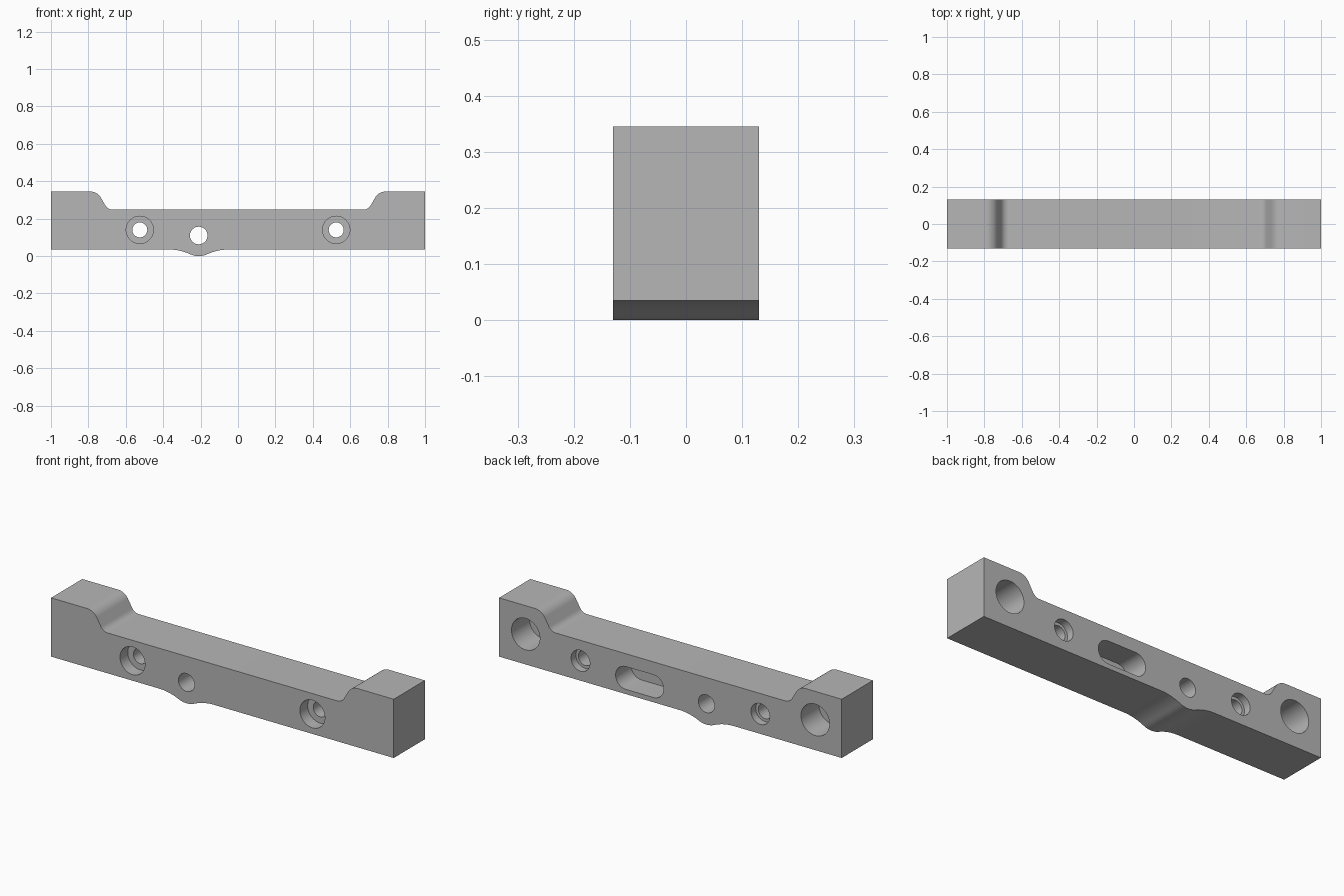
import bpy, bmesh
from math import sin, cos, radians, atan2, degrees

cube = bpy.data.objects.get("Cube")
if cube:
    bpy.data.objects.remove(cube, do_unlink=True)

HALF_Y = 0.13
BOTTOM, SADDLE, TOP = 0.035, 0.248, 0.345

grey = bpy.data.materials.new("machined grey")
grey.use_nodes = True
grey.diffuse_color = (0.47, 0.47, 0.47, 1)
grey.node_tree.nodes["Principled BSDF"].inputs["Base Color"].default_value = grey.diffuse_color


def arc(cx, cz, r, start, end, n=12):
    """Points of an arc in the xz plane, angles in degrees."""
    angles = [radians(start + (end - start) * i / n) for i in range(n + 1)]
    return [(cx + r * cos(a), cz + r * sin(a)) for a in angles]


def prism(name, outline, y0, y1):
    """Extrude an xz outline from y0 to y1."""
    bm = bmesh.new()
    face = bm.faces.new([bm.verts.new((x, y0, z)) for x, z in outline])
    moved = bmesh.ops.extrude_face_region(bm, geom=[face])["geom"]
    verts = [v for v in moved if isinstance(v, bmesh.types.BMVert)]
    bmesh.ops.translate(bm, verts=verts, vec=(0, y1 - y0, 0))
    bmesh.ops.recalc_face_normals(bm, faces=bm.faces)
    mesh = bpy.data.meshes.new(name)
    bm.to_mesh(mesh)
    bm.free()
    mesh.materials.append(grey)
    obj = bpy.data.objects.new(name, mesh)
    bpy.context.collection.objects.link(obj)
    return obj


# Rounded underside bump, blended into the flat bottom by two fillets
bump_x, bump_z, bump_r, fillet_r, reach = -0.21, 0.11, 0.11, 0.273, 0.16
fillet_z = BOTTOM - fillet_r
tilt = degrees(atan2(bump_z - fillet_z, reach))
bump = (arc(bump_x - reach, fillet_z, fillet_r, 90, tilt)
        + arc(bump_x, bump_z, bump_r, 180 + tilt, 360 - tilt)[1:-1]
        + arc(bump_x + reach, fillet_z, fillet_r, 180 - tilt, 90))

# S-shaped shoulder rising to each raised end
shoulder = (arc(0.67, SADDLE + 0.045, 0.045, -90, -30)
            + arc(0.79, TOP - 0.066, 0.066, 150, 90))
half_top = shoulder + [(1, TOP), (1, BOTTOM)]
mirrored = [(-x, z) for x, z in half_top]
bar = prism("mounting_bar", bump + half_top[::-1] + mirrored, -HALF_Y, HALF_Y)


def cut(outline, y0, y1):
    """Subtract a prism from the bar."""
    cutter = prism("hole_cutter", outline, y0, y1)
    cutter.hide_render = True
    mod = bar.modifiers.new("cut", 'BOOLEAN')
    mod.operation = 'DIFFERENCE'
    mod.solver = 'EXACT'
    mod.object = cutter
    bpy.context.view_layer.objects.active = bar
    bpy.ops.object.modifier_apply(modifier=mod.name)
    bpy.data.objects.remove(cutter, do_unlink=True)


def circle(x, z, r):
    return arc(x, z, r, 0, 360, 48)[:-1]


OUT = HALF_Y + 0.05
for side in (-1, 1):
    # Bolt hole with a counterbore on both faces
    x = side * 0.525
    cut(circle(x, 0.14, 0.04), -OUT, OUT)
    cut(circle(x, 0.14, 0.073), -OUT, -HALF_Y + 0.065)
    cut(circle(x, 0.14, 0.055), HALF_Y - 0.04, OUT)
    # Large blind hole in the back of each end
    cut(circle(side * 0.845, 0.195, 0.083), HALF_Y - 0.15, OUT)

# Plain through hole at the bump
cut(circle(bump_x, bump_z, 0.047), -OUT, OUT)

# Blind slot in the back
slot = arc(0.26, 0.12, 0.06, -90, 90, 24) + arc(0.1, 0.12, 0.06, 90, 270, 24)
cut(slot, HALF_Y - 0.13, OUT)

bpy.ops.object.select_all(action='DESELECT')
bar.select_set(True)
bpy.context.view_layer.objects.active = bar
bpy.ops.object.shade_smooth_by_angle(angle=radians(30))
